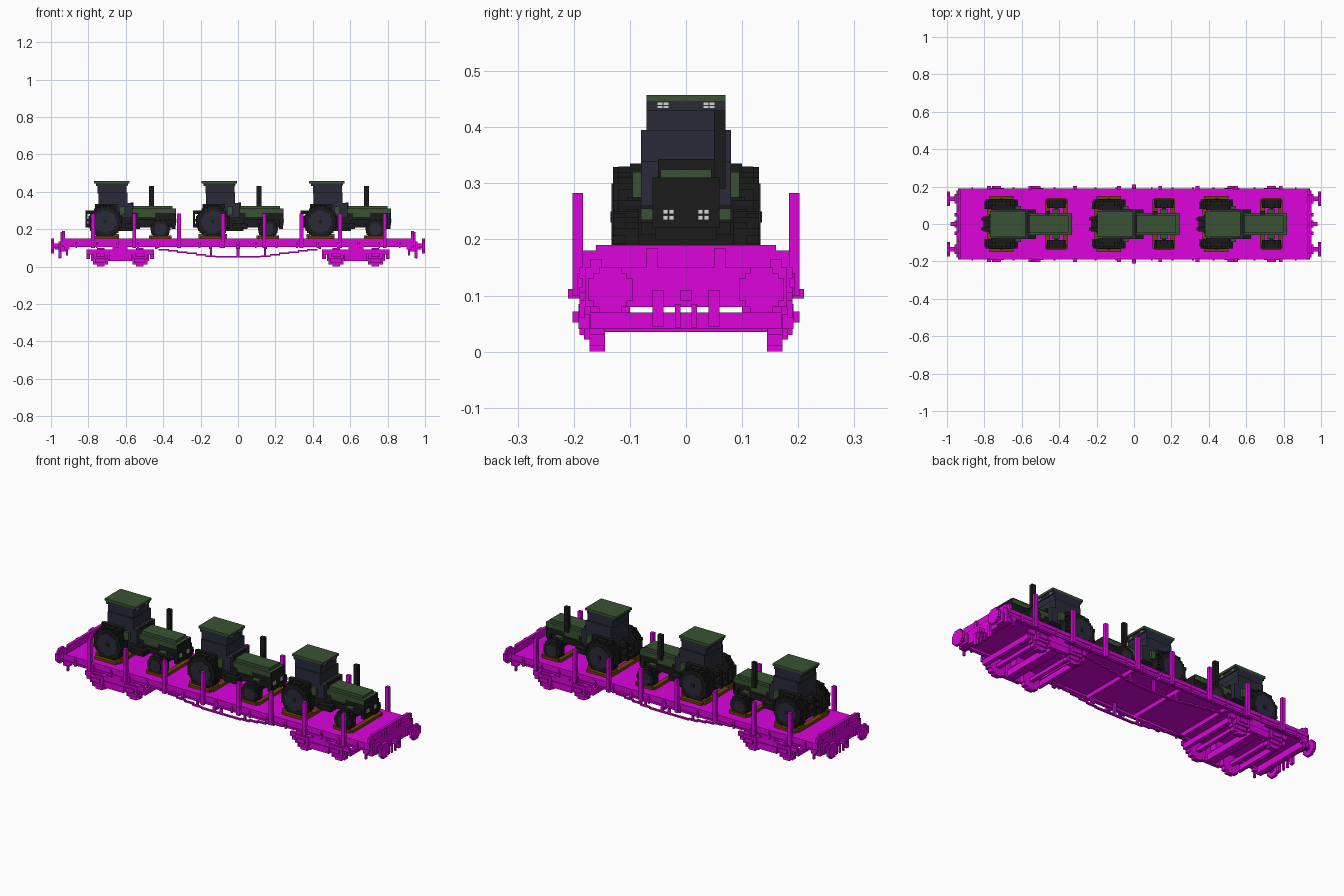
import bpy, bmesh, math
from mathutils import Matrix, Vector

default_cube = bpy.data.objects.get("Cube")
if default_cube:
    bpy.data.objects.remove(default_cube, do_unlink=True)

UNIT = 0.01  # one block of the blocky grid


def material(name, *rgb):
    mat = bpy.data.materials.new(name)
    mat.use_nodes = True
    mat.diffuse_color = (*rgb, 1)
    mat.node_tree.nodes["Principled BSDF"].inputs["Base Color"].default_value = (*rgb, 1)
    return mat


MAGENTA = material("magenta paint", .72, .001, .72)
GREEN = material("dark green paint", .042, .085, .033)
GLASS = material("navy glass", .024, .024, .043)
BLACK = material("black rubber", .011, .011, .011)
WOOD = material("brown wood", .17, .055, .003)
LAMP = material("pale lamp", .68, .68, .68)


def part(name, mat, boxes, mirror="", offsets=(0,)):
    """Join (x0, x1, y0, y1, z0, z1) blocks into a mesh, mirror it, place copies along x."""
    for axis in mirror:
        i = "xy".index(axis) * 2
        boxes = boxes + [b[:i] + (-b[i + 1], -b[i]) + b[i + 2:] for b in boxes]
    bm = bmesh.new()
    for x0, x1, y0, y1, z0, z1 in boxes:
        centre = Vector((x0 + x1, y0 + y1, z0 + z1)) * UNIT / 2
        size = Vector((x1 - x0, y1 - y0, z1 - z0)) * UNIT
        bmesh.ops.create_cube(bm, size=1, matrix=Matrix.Translation(centre) @ Matrix.Diagonal((*size, 1)))
    mesh = bpy.data.meshes.new(name)
    bm.to_mesh(mesh)
    bm.free()
    mesh.materials.append(mat)
    for offset in offsets:
        obj = bpy.data.objects.new(name, mesh)
        obj.location.x = offset * UNIT
        bpy.context.collection.objects.link(obj)


def disc(x, z, r, y0, y1):
    """Stepped disc facing y, one block per row."""
    rows = []
    for k in range(-r, r):
        half = round(math.sqrt(r * r - (k + .5) ** 2))
        rows.append((x - half, x + half, y0, y1, z + k, z + k + 1))
    return rows


def turned(boxes):
    """Swap x and y so a disc faces along the wagon."""
    return [(c, d, a, b, e, f) for a, b, c, d, e, f in boxes]


def lugs(x, z, r, y0, y1, count):
    """Tread blocks staggered around a tyre."""
    blocks = []
    for k in range(count):
        a = math.tau * k / count
        cx, cz = x + r * math.cos(a), z + r * math.sin(a)
        mid = (y0 + y1) / 2
        lo, hi = (y0, mid) if k % 2 else (mid, y1)
        blocks.append((cx - .8, cx + .8, lo, hi, cz - .8, cz + .8))
    return blocks


def cross_lamp(x, y, z, height):
    """Lamp of four small panes around a dark cross, facing x."""
    pane = height / 2 - .1
    return [(x, x + .4, y + a, y + a + .9, z + b, z + b + pane)
            for a in (-1, .1) for b in (-height / 2, .1)]


# Wagon deck and frame
part("deck", MAGENTA, [(-94, 94, -18.5, 18.5, 11.7, 15)])
part("side_sill", MAGENTA, [(-94, 94, 17, 18.5, 10.5, 14), (-94, 94, 18.5, 19, 13, 15),
                            (-94, 94, 18.5, 19, 10.5, 11.5)], "y")
part("headstock", MAGENTA, [(92, 95, -18, 18, 8, 15)], "x")
part("end_board", MAGENTA, [(92.5, 94, -16, 16, 15, 19), (92.5, 94, -18.5, 18.5, 15, 18)], "x")
part("end_board_rib", MAGENTA, [(94, 95, 5, 7, 13, 18.5), (94, 95, 15, 17, 13, 16.5)], "xy")
part("cross_member", MAGENTA, [(x, x + 1.5, -17, 17, 9.5, 12) for x in (14, 43)], "x")
part("side_bracket", MAGENTA, [(x, x + 1, 18.5, 19.4, 10, 14) for x in range(9, 92, 11)], "xy")
part("centre_bracket", MAGENTA, [(-1, 1, 18, 21, 9.5, 11.2), (-1, 1, 18, 19.5, 9.5, 14)], "y")

# Side stakes
stakes = (-77.5, -55.5, -31.5, -8, 14, 34, 54.5, 78.5)
part("stake", MAGENTA, [(x - 1, x + 1, 18.4, 20.2, 10, 28.3) for x in stakes], "y")

# Stepped truss rods below the deck
truss = [(-12, 12, 14, 15.2, 4.8, 5.6)]
for step in range(6):
    truss.append((12 + step * 5, 17.5 + step * 5, 14, 15.2, 5.2 + step * .7, 6 + step * .7))
part("truss_rod", MAGENTA, truss, "xy")
part("truss_post", MAGENTA, [(-.7, .7, 14, 15.2, 5, 12), (14, 15, 14, 15.2, 5.5, 12)], "xy")

# Buffers, coupling hooks and hoses
part("buffer_head", MAGENTA, turned(disc(13.5, 11, 4, 98.5, 100)), "xy")
part("buffer_shaft", MAGENTA, [(95, 98.5, 12.3, 14.7, 9.8, 12.2), (95, 96, 11, 16, 8.5, 13.5)], "xy")
part("coupling_hook", MAGENTA, [(95, 98, -1, 1, 9, 11), (95, 96, 1, 2, 4.2, 8.5),
                                (95, 96, -2, -1, 4.2, 8.5)], "x")
part("brake_hose", MAGENTA, [(94.5, 96, 4, 6, 4.5, 11)], "xy")
part("corner_step", MAGENTA, [(90, 93, 17, 19, 9, 10.5), (91, 92, 18, 19, 6, 10)], "xy")

# Bogies
bogies = (-63, 63)
wheels, boxes = [], []
for x in (-10.5, 10.5):
    wheels += disc(x, 5, 5, 14.4, 17.2)
    boxes += [(x - 2.5, x + 2.5, 17, 20.2, 5.2, 7.2), (x - 4, x + 4, 17, 19.2, 4, 8.5),
              (x - 3, x + 3, 17, 18.2, 2.2, 4)]
part("bogie_wheel", MAGENTA, wheels, "y", bogies)
part("axle_box", MAGENTA, boxes, "y", bogies)
part("bogie_side_frame", MAGENTA, [(-18, 18, 17, 18.5, 6.5, 9), (-6, 6, 17, 19, 3, 6.5),
                                   (-4, 4, 17, 18.5, 9, 11), (-8, 8, 17, 18, 4.5, 6.5)], "y", bogies)
part("bogie_cross_beam", MAGENTA, [(16, 18, -17, 17, 4, 7), (-2.5, 2.5, -17, 17, 3.5, 7),
                                   (9.5, 11.5, -15, 15, 4, 6)], "x", bogies)
part("bogie_pad", MAGENTA, [(-3, 3, 10, 14, 7, 12)], "y", bogies)

# Tractors, one design placed three times
tractors = (-57.5, 0, 57.5)


def tractor_part(name, mat, boxes, mirror=""):
    part(name, mat, boxes, mirror, tractors)


# Wheels with lugs and rims
tractor_part("rear_tyre", BLACK, disc(-13.5, 24, 8, 8, 13) + disc(-13.5, 24, 9, 8, 12)
             + lugs(-13.5, 24, 8.2, 8, 13, 18), "y")
tractor_part("rear_rim", GLASS, disc(-13.5, 24, 6, 12.8, 13.3), "y")
tractor_part("rear_hub", BLACK, disc(-13.5, 24, 1, 13, 13.5), "y")
tractor_part("front_tyre", BLACK, disc(16, 20, 5, 8.5, 13) + lugs(16, 20, 4.5, 8.5, 13, 12), "y")
tractor_part("front_rim", GLASS, disc(16, 20, 3, 12.8, 13.2), "y")
tractor_part("axle", BLACK, [(-15, -12, -9, 9, 22, 26), (15, 17, -9, 9, 19, 21)])

# Chassis, hood and nose
tractor_part("chassis", BLACK, [(-20, 3, -5, 5, 19, 29), (0, 23, -4, 4, 21, 27), (0, 24, -5.5, 5.5, 25, 29),
                                (-3, 5, -8, 8, 20, 23)])
tractor_part("hood", GREEN, [(-1, 24, -6, 6, 28.5, 31), (-1, 22.5, -4.5, 4.5, 31, 32.5)])
tractor_part("hood_side_panel", GREEN, [(4, 13, 5.5, 6, 26.5, 28.5)], "y")
tractor_part("nose", BLACK, [(22, 24, -5.5, 5.5, 20, 29), (24, 24.4, -6, 6, 22, 31)])
tractor_part("front_mudguard", GREEN, [(14, 18, 5.5, 8, 23.5, 25.5)], "y")
tractor_part("headlight", LAMP, cross_lamp(24.3, 3.1, 24.4, 1.9), "y")
tractor_part("exhaust", BLACK, [(10, 12.5, 5, 7, 29, 43)])

# Cab
tractor_part("cab_glass", GLASS, [(-18.5, -1.5, -7, 7, 43, 44.5), (-17.5, -2, -7, 7, 39, 43),
                                  (-17, -1.5, -8, 8, 33, 39.5), (-17, 1, -8, 8, 26, 34)])
tractor_part("dashboard", BLACK, [(0, 1.5, -5, 5, 29, 34.3)])
tractor_part("roof", GREEN, [(-19.5, -.5, -7, 7, 44.5, 45.7)])
tractor_part("roof_lamp", LAMP, cross_lamp(-1.7, 4.1, 43.9, 1), "y")
tractor_part("rear_mudguard", GREEN, [(-6, -3, 8, 9.5, 27.5, 32)], "y")
tractor_part("rear_mudguard_top", BLACK, [(-19, -7, 7.5, 10, 31, 33.5)], "y")

# Rear hitch
tractor_part("hitch", BLACK, [(-24, -19, 2, 3.5, 21, 23), (-24, -23, 2, 3.5, 21, 30),
                              (-23, -17, 2, 4, 28, 30)], "y")
tractor_part("hitch_bar", BLACK, [(-23, -20, -4, 4, 24, 25.5)])

# Wooden planks under both axles, with chocks and outer boards at the tyres
tractor_part("wood_plank", WOOD, [(-21, -18, -13, 13, 15, 16.5), (-9, -6, -13, 13, 15, 16.5),
                                  (10, 12.5, -13, 13, 15, 16.5), (19.5, 22, -13, 13, 15, 16.5)])
tractor_part("wood_chock", WOOD, [(-20, -7, 13, 15, 15, 16.3), (-21, -19, 8, 13, 16, 17.5),
                                  (-8, -6, 8, 13, 16, 17.5), (11, 21, 13, 14, 15, 16.3)], "y")
